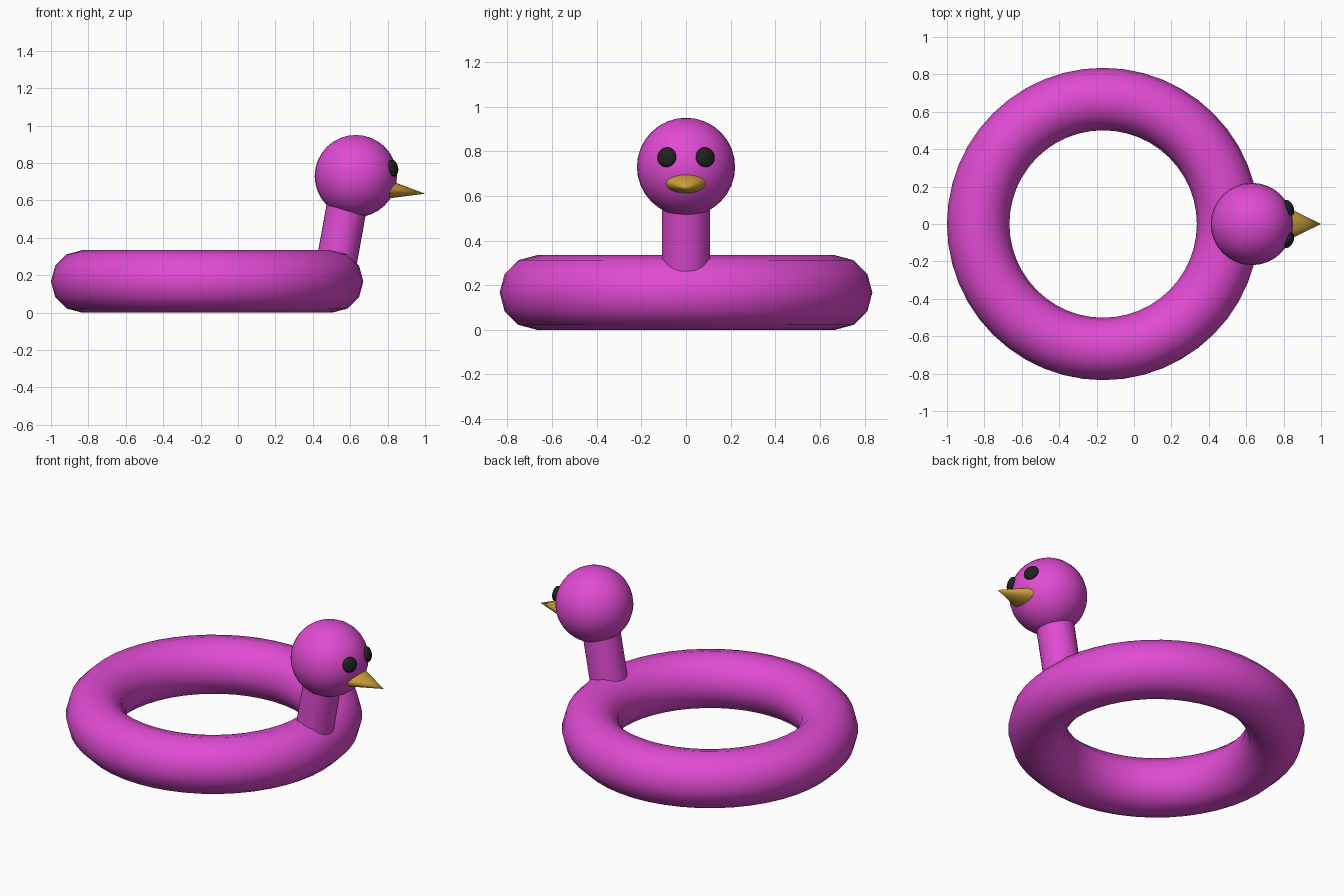
import bpy
from math import radians
from mathutils import Vector

if "Cube" in bpy.data.objects:
    bpy.data.objects.remove(bpy.data.objects["Cube"])


def material(name, colour):
    m = bpy.data.materials.new(name)
    m.diffuse_color = colour
    m.use_nodes = True
    m.node_tree.nodes["Principled BSDF"].inputs["Base Color"].default_value = m.diffuse_color
    return m


PINK = material("pink", (0.75, 0.07, 0.65, 1))
BLACK = material("black", (0.015, 0.015, 0.015, 1))
GOLD = material("gold", (0.6, 0.35, 0.04, 1))


def finish(name, mat, angle=40):
    ob = bpy.context.object
    ob.name = name
    ob.data.materials.append(mat)
    bpy.ops.object.shade_smooth_by_angle(angle=radians(angle))
    return ob


def aim(direction):
    # rotation taking local z to the direction, local y staying upright
    return Vector(direction).to_track_quat('Z', 'Y').to_euler()


# inflatable ring
bpy.ops.mesh.primitive_torus_add(major_segments=48, minor_segments=12,
                                 major_radius=0.668, minor_radius=0.167,
                                 location=(-0.165, 0, 0.167))
finish("swim_ring", PINK)

# leaning neck, sunk into ring and head
bottom, top = Vector((0.515, 0, 0.2)), Vector((0.587, 0, 0.6))
bpy.ops.mesh.primitive_cylinder_add(vertices=32, radius=0.108, depth=(top - bottom).length,
                                    location=(bottom + top) / 2, rotation=aim(top - bottom))
finish("neck", PINK)

# head
HEAD = Vector((0.63, 0, 0.73))
bpy.ops.mesh.primitive_uv_sphere_add(segments=32, ring_count=16, radius=0.22, location=HEAD)
finish("head", PINK)

# flattened eyes lying on the head surface
for side, y in (("left", 0.086), ("right", -0.086)):
    d = Vector((0.198, y, 0.043))
    bpy.ops.mesh.primitive_uv_sphere_add(segments=24, ring_count=12, radius=1,
                                         location=HEAD + d, rotation=aim(d))
    bpy.context.object.scale = (0.045, 0.045, 0.024)
    finish(side + "_eye", BLACK)

# wide flat beak, tilted slightly down
base, tip = Vector((0.80, 0, 0.659)), Vector((1.0, 0, 0.636))
bpy.ops.mesh.primitive_cone_add(vertices=32, radius1=1, radius2=0, depth=(tip - base).length,
                                location=(base + tip) / 2,
                                rotation=(0, radians(90) + 0.1145, 0))
bpy.context.object.scale = (0.05, 0.097, 1)
finish("beak", GOLD)
